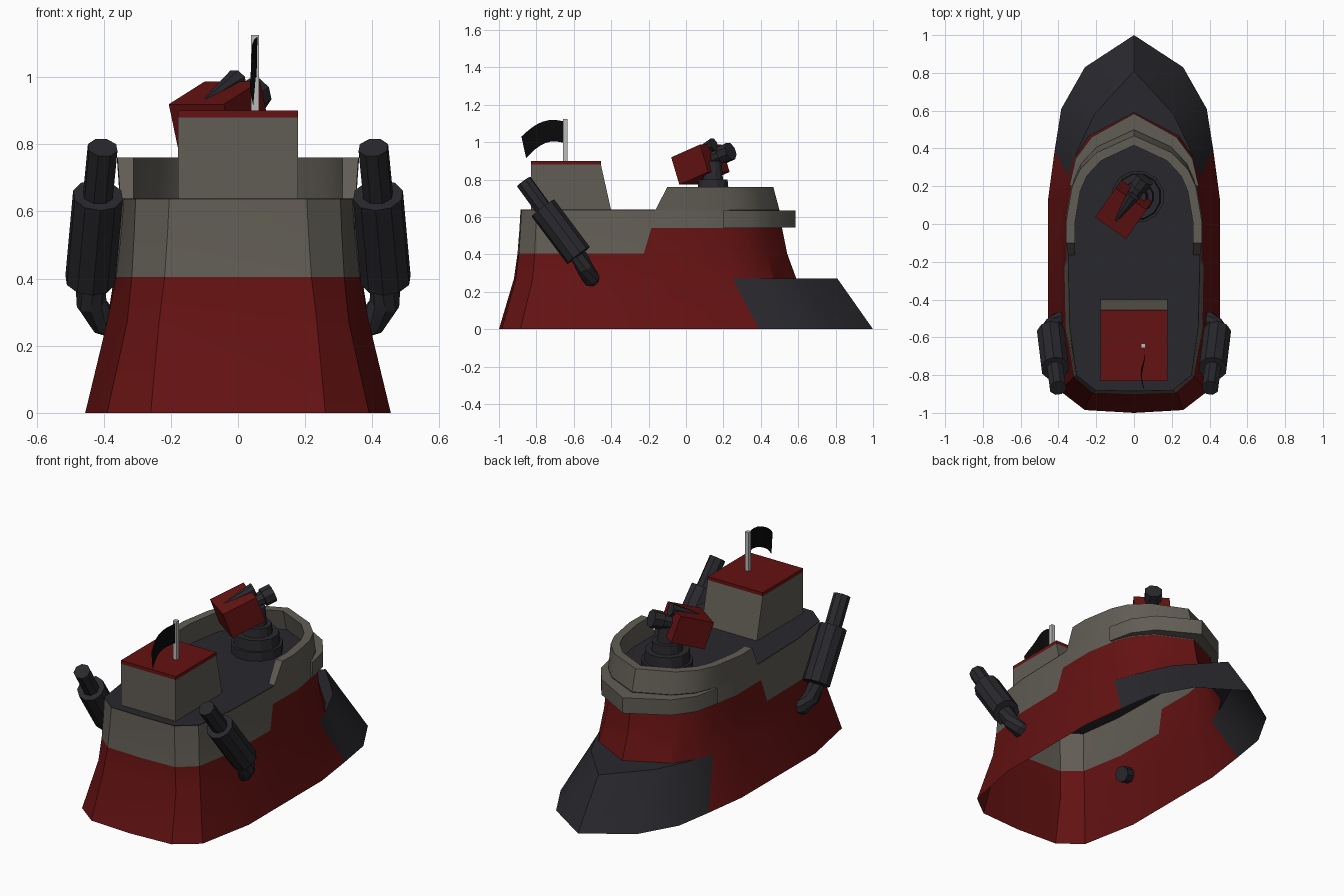
import bpy, bmesh, math
from mathutils import Matrix, Vector

if "Cube" in bpy.data.objects:
    bpy.data.objects.remove(bpy.data.objects["Cube"])


def material(name, color):
    m = bpy.data.materials.new(name)
    m.use_nodes = True
    m.diffuse_color = (*color, 1)
    m.node_tree.nodes["Principled BSDF"].inputs["Base Color"].default_value = (*color, 1)
    return m


RED = material("red_paint", (.13, .006, .006))
GREY = material("warm_grey", (.12, .11, .09))
DARK = material("dark_steel", (.022, .022, .027))
POLE = material("pale_metal", (.5, .5, .5))
BLACK = material("black_cloth", (.003, .003, .003))


def skin(name, rings, paint, closed=True, caps=True):
    """Bridge equal rings of points; paint is a material or f(level, segment)."""
    pick = paint if callable(paint) else lambda level, seg: paint
    bm = bmesh.new()
    mats = []

    def face(verts, mat):
        if mat not in mats:
            mats.append(mat)
        bm.faces.new(verts).material_index = mats.index(mat)

    rows = [[bm.verts.new(p) for p in ring] for ring in rings]
    n = len(rows[0])
    for level, (a, b) in enumerate(zip(rows, rows[1:])):
        for i in range(n if closed else n - 1):
            j = (i + 1) % n
            face((a[i], a[j], b[j], b[i]), pick(level, i))
    if caps:
        face(rows[0][::-1], pick(0, 0))
        face(rows[-1], pick(len(rows) - 2, 0))
    bmesh.ops.remove_doubles(bm, verts=bm.verts, dist=.0005)
    bmesh.ops.recalc_face_normals(bm, faces=bm.faces)
    mesh = bpy.data.meshes.new(name)
    bm.to_mesh(mesh)
    bm.free()
    for m in mats:
        mesh.materials.append(m)
    ob = bpy.data.objects.new(name, mesh)
    bpy.context.collection.objects.link(ob)
    bpy.ops.object.select_all(action='DESELECT')
    ob.select_set(True)
    bpy.context.view_layer.objects.active = ob
    bpy.ops.object.shade_smooth_by_angle(angle=math.radians(25))
    return ob


def tube(name, path, radii, paint, sides=8):
    path = [Vector(p) for p in path]
    rings = []
    for i, (p, r) in enumerate(zip(path, radii)):
        axis = path[min(i + 1, len(path) - 1)] - path[max(i - 1, 0)]
        q = axis.to_track_quat('Z', 'Y')
        rings.append([p + q @ Vector((r * math.cos(a), r * math.sin(a), 0))
                      for a in (math.tau * (k + .5) / sides for k in range(sides))])
    return skin(name, rings, paint)


def rect(x, y0, y1, z):
    return [(-x, y0, z), (x, y0, z), (x, y1, z), (-x, y1, z)]


def loop(half, z):
    """Full outline from a half outline running stern to bow."""
    return [(x, y, z) for x, y in half] + [(-x, y, z) for x, y in half[-2:0:-1]]


def blend(a, b, t):
    return [(p[0] + (q[0] - p[0]) * t, p[1] + (q[1] - p[1]) * t) for p, q in zip(a, b)]


# Half outlines of the hull, stern to bow
base = [(0, -1), (.26, -.985), (.39, -.885), (.455, -.55), (.455, -.3),
        (.455, .13), (.42, .39), (.385, .61), (.26, .83), (0, 1)]
waist = [(0, -.92), (.235, -.91), (.33, -.82), (.39, -.55), (.39, -.3),
         (.39, .06), (.35, .25), (.31, .36), (.24, .465), (0, .59)]
ram = waist[:7] + [(.29, .41), (.21, .58), (0, .81)]
deck = [(0, -.885), (.205, -.88), (.305, -.8), (.34, -.55), (.35, -.165),
        (.352, .04), (.32, .23), (.28, .32), (.195, .41), (0, .5)]
LAST = len(deck) - 1
DECK_Z = .635


def hull_paint(level, seg):
    seg = min(seg, 2 * LAST - 1 - seg)
    if level == 1 or (level == 0 and seg >= 6):
        return DARK
    return GREY if level == 4 or (level == 3 and seg < 4) else RED


# Hull shell, open underneath, with the bow ram
skin("hull", [loop(base, 0), loop(ram, .27), loop(waist, .27),
              loop(blend(waist, deck, .55), .405), loop(blend(waist, deck, .85), .54),
              loop(deck, DECK_Z)], hull_paint, caps=False)
skin("deck", [loop(deck, DECK_Z), loop(deck, DECK_Z + .004)], DARK)


def rail(name, sections, paint):
    """Sweep half a run of cross-sections and its mirror round the bow."""
    other = [[(-x, y, z) for x, y, z in s] for s in sections[-2::-1]]
    return skin(name, sections + other, paint)


# Bulwark round the foredeck, with sloping rear ends
wall = []
for k, (x, y) in enumerate(deck[4:]):
    top = y + .065 if k == 0 else y - .033
    inset = .05 * max(0, y) / .5
    wall.append([(x, y, DECK_Z), (x * .89, y - inset, DECK_Z),
                 (x * .89, top - inset, .76), (x * 1.025, top, .76)])
rail("bulwark", wall, GREY)

# Fender collar under the bulwark
outer = [(.343, .2), (.31, .345), (.225, .46), (0, .585)]
rail("bow_collar", [[(x, y, .545), (u * .97, v - .02, .545),
                     (u * .97, v - .02, DECK_Z), (x, y, DECK_Z)]
                    for (x, y), (u, v) in zip(outer, deck[6:])], GREY)

# Cabin with a thin roof
skin("cabin", [rect(.178, -.83, -.4, DECK_Z), rect(.178, -.83, -.455, .88)], GREY)
skin("cabin_roof", [rect(.178, -.83, -.455, z) for z in (.88, .9)], RED)

# Flag
tube("flagpole", [(.05, -.645, .89), (.05, -.645, 1.125)], [.017] * 2, POLE, 4)
cloth = []
for i in range(9):
    s = i / 8
    x = .05 + .008 * math.sin(s * 7)
    y = -.65 - .23 * s
    z = 1.11 + .02 * math.sin(math.pi * s) - .08 * s * s
    cloth.append([(x, y, z), (x - .01 * s, y + .025 * s, z - .115)])
skin("flag", cloth, BLACK, closed=False, caps=False)

# Exhausts: slim stack, thick muffler and an elbow into the hull
for side, label in ((1, "left"), (-1, "right")):
    path = [(.403, -.868, .79), (.417, -.765, .648), (.44, -.575, .395),
            (.436, -.54, .325), (.40, -.51, .275), (.33, -.5, .255)]
    path = [(side * x, y, z) for x, y, z in path]
    tube("exhaust_stack_" + label, path[:2], [.046] * 2, DARK)
    tube("muffler_" + label, path[1:3], [.076] * 2, DARK, 10)
    tube("exhaust_elbow_" + label, path[2:], [.046] * 4, DARK)

# Gun pedestal
cx, cy = .02, .145
for name, z0, z1, r0, r1 in (("pedestal_base", .63, .69, .14, .14),
                             ("pedestal_drum", .69, .75, .125, .12),
                             ("pedestal_collar", .75, .8, .085, .08),
                             ("pedestal_neck", .8, .9, .055, .045)):
    tube(name, [(cx, cy, z0), (cx, cy, z1)], [r0, r1], DARK, 12)

# Gun house and barrel, built along y and then aimed
aim = (Matrix.Translation((-.055, .077, .88)) @ Matrix.Rotation(math.radians(-35), 4, 'Z')
       @ Matrix.Rotation(math.radians(20), 4, 'X'))
gun = [
    skin("gun_house", [rect(.1, -.1, .1, z) for z in (-.078, .078)], RED),
    tube("gun_barrel", [(0, 0, 0), (0, .17, 0)], [.038] * 2, DARK),
    tube("gun_muzzle", [(0, .15, 0), (0, .21, 0)], [.05] * 2, DARK),
    tube("gun_ridge", [(0, -.06, .07), (0, .12, .072)], [.008, .036], DARK),
]
for part in gun:
    part.matrix_world = aim
